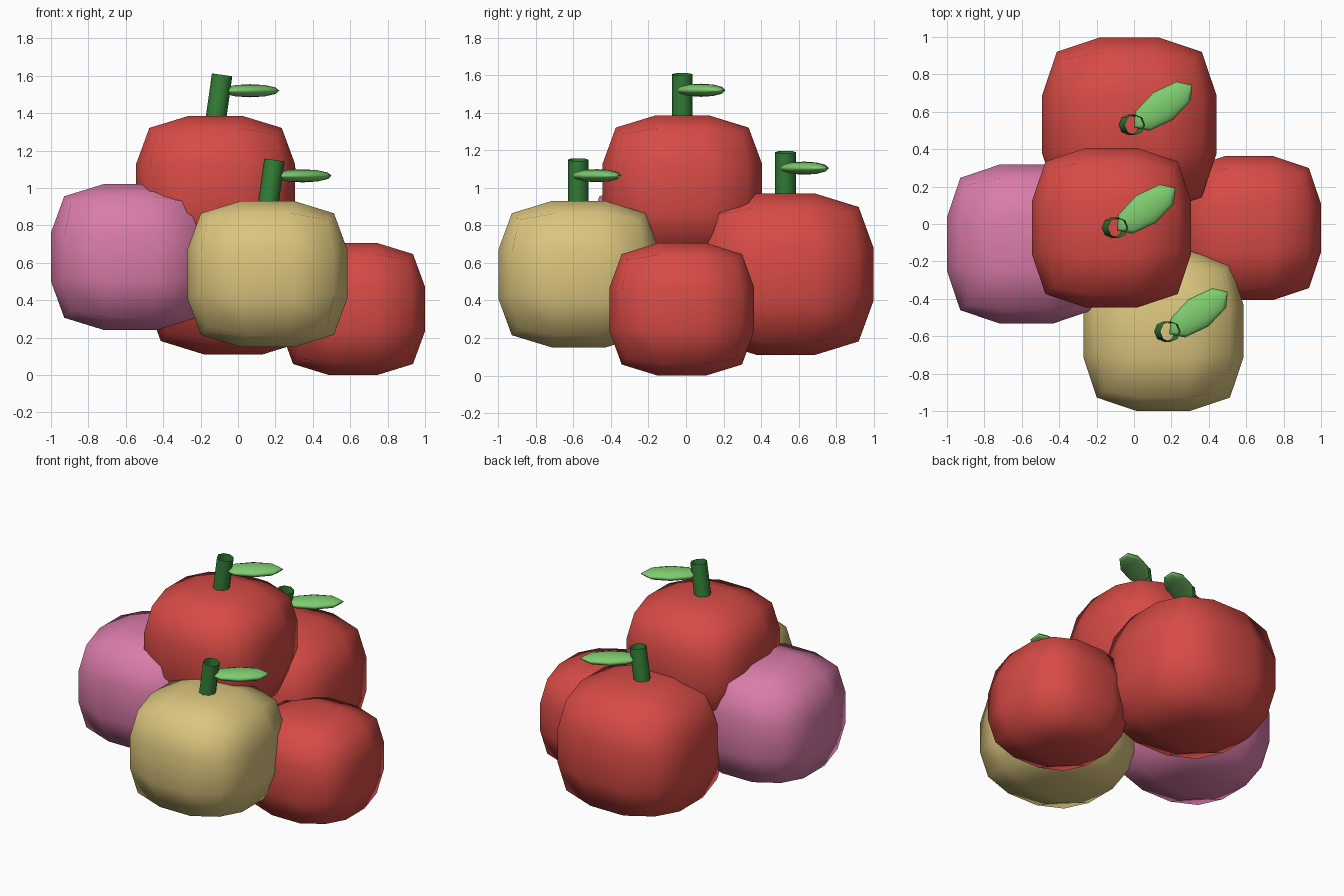
import bpy, bmesh, math
from mathutils import Matrix, Vector

if "Cube" in bpy.data.objects:
    bpy.data.objects.remove(bpy.data.objects["Cube"], do_unlink=True)


def material(name, rgb):
    m = bpy.data.materials.new(name)
    m.use_nodes = True
    m.diffuse_color = (*rgb, 1)
    m.node_tree.nodes["Principled BSDF"].inputs["Base Color"].default_value = (*rgb, 1)
    return m


RED = material("fruit red", (0.68, 0.07, 0.06))
GOLD = material("pale gold", (0.71, 0.56, 0.21))
PINK = material("fruit pink", (0.70, 0.20, 0.40))
STEM = material("stem green", (0.035, 0.22, 0.04))
LEAF = material("leaf green", (0.21, 0.61, 0.16))


def finish(name, bm, mat):
    mesh = bpy.data.meshes.new(name)
    bm.to_mesh(mesh)
    bm.free()
    mesh.materials.append(mat)
    mesh.shade_smooth()
    obj = bpy.data.objects.new(name, mesh)
    bpy.context.collection.objects.link(obj)
    return obj


def fruit(name, mat, center, half):
    # Cube with three segments per edge, pulled most of the way to a sphere
    bm = bmesh.new()
    bmesh.ops.create_cube(bm, size=2)
    bmesh.ops.subdivide_edges(bm, edges=bm.edges[:], cuts=2, use_grid_fill=True)
    for v in bm.verts:
        v.co *= 0.3 + 0.7 * 1.106 / v.co.length
        v.co = Vector(c * h for c, h in zip(v.co, half))
    finish(name, bm, mat).location = center


def stem_and_leaf(name, top):
    # Open eight-sided tube, leaning slightly to the side
    bm = bmesh.new()
    bmesh.ops.create_cone(bm, cap_ends=False, segments=8, radius1=0.055, radius2=0.055, depth=0.3,
                          matrix=Matrix.Translation((0, 0, -0.15)))
    stem = finish(name + "_stem", bm, STEM)
    stem.location = top
    stem.rotation_euler.y = math.radians(8)

    # Flattened oval leaf
    bm = bmesh.new()
    bmesh.ops.create_uvsphere(bm, u_segments=8, v_segments=6, radius=1)
    leaf = finish(name + "_leaf", bm, LEAF)
    leaf.scale = (0.193, 0.09, 0.035)
    leaf.rotation_euler.z = math.radians(36)
    leaf.location = Vector(top) + Vector((0.15, 0.1, -0.085))


# Pile of fruit
fruit("top_fruit", RED, (-0.12, -0.02, 0.998), (0.425, 0.425, 0.388))
fruit("front_fruit", GOLD, (0.157, -0.572, 0.54), (0.4275, 0.4275, 0.39))
fruit("left_fruit", RED, (0.615, -0.022, 0.353), (0.385, 0.385, 0.353))
fruit("back_fruit", RED, (-0.025, 0.532, 0.54), (0.466, 0.466, 0.43))
fruit("right_fruit", PINK, (-0.575, -0.107, 0.631), (0.425, 0.425, 0.39))

# Stems with leaves
stem_and_leaf("top", (-0.085, -0.02, 1.605))
stem_and_leaf("front", (0.195, -0.575, 1.15))
stem_and_leaf("back", (0.005, 0.53, 1.19))
